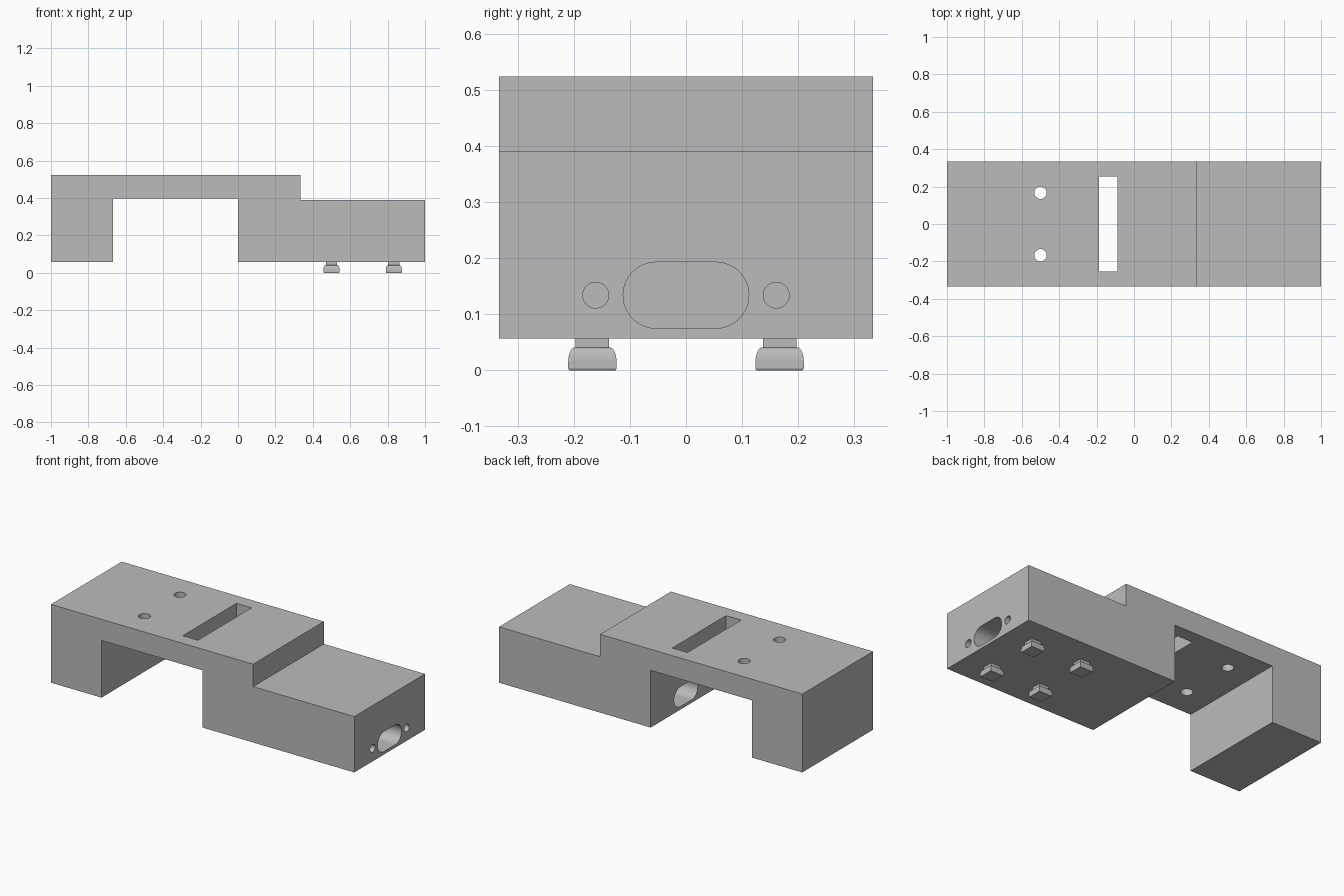
import bpy
import bmesh
import math

cube = bpy.data.objects.get("Cube")
if cube:
    bpy.data.objects.remove(cube, do_unlink=True)

grey = bpy.data.materials.new("plain grey")
grey.use_nodes = True
colour = (0.5, 0.5, 0.5, 1)
grey.diffuse_color = colour
grey.node_tree.nodes["Principled BSDF"].inputs["Base Color"].default_value = colour

HALF_WIDTH = 0.333
BASE = 0.057


def make_object(name, bm):
    bmesh.ops.recalc_face_normals(bm, faces=bm.faces)
    mesh = bpy.data.meshes.new(name)
    bm.to_mesh(mesh)
    bm.free()
    mesh.materials.append(grey)
    obj = bpy.data.objects.new(name, mesh)
    bpy.context.collection.objects.link(obj)
    return obj


def prism(name, points, offset):
    """Extrude a closed outline of 3D points by an offset."""
    bm = bmesh.new()
    face = bm.faces.new([bm.verts.new(p) for p in points])
    new = bmesh.ops.extrude_face_region(bm, geom=[face])["geom"]
    verts = [v for v in new if isinstance(v, bmesh.types.BMVert)]
    bmesh.ops.translate(bm, verts=verts, vec=offset)
    return make_object(name, bm)


def stadium(radius, half_straight=0.0, steps=24):
    """Outline of a circle, or of a rounded slot when it has a straight part."""
    points = []
    for side in (1, -1):
        for i in range(steps + (half_straight > 0)):
            a = math.pi * (i / steps - 0.5)
            points.append((side * (half_straight + radius * math.cos(a)),
                           side * radius * math.sin(a)))
    return points


def select_only(obj):
    bpy.ops.object.select_all(action="DESELECT")
    obj.select_set(True)
    bpy.context.view_layer.objects.active = obj


# Stepped bridge body from its side outline
profile = [(-1, BASE), (-0.667, BASE), (-0.667, 0.398), (0, 0.398), (0, BASE),
           (1, BASE), (1, 0.39), (0.333, 0.39), (0.333, 0.524), (-1, 0.524)]
body = prism("bridge_body", [(x, -HALF_WIDTH, z) for x, z in profile],
             (0, 2 * HALF_WIDTH, 0))

# Cutters: top slot, top holes, long rounded channel, blind screw holes
cutters = [prism("top_slot_cutter",
                 [(x, y, 0.3) for x, y in ((-0.187, -0.253), (-0.087, -0.253),
                                           (-0.087, 0.253), (-0.187, 0.253))],
                 (0, 0, 0.4)),
           prism("channel_cutter",
                 [(-0.1, y, 0.134 + z) for y, z in stadium(0.059, 0.053)],
                 (1.2, 0, 0))]
for side in (-1, 1):
    cutters.append(prism("top_hole_cutter",
                         [(-0.5 + x, side * 0.167 + y, 0.3) for x, y in stadium(0.033)],
                         (0, 0, 0.4)))
    cutters.append(prism("screw_hole_cutter",
                         [(0.8, side * 0.161 + y, 0.134 + z) for y, z in stadium(0.023)],
                         (0.3, 0, 0)))

for cutter in cutters:
    cutter.hide_render = True
    select_only(body)
    mod = body.modifiers.new("cut", "BOOLEAN")
    mod.operation = "DIFFERENCE"
    mod.solver = "EXACT"
    mod.object = cutter
    bpy.ops.object.modifier_apply(modifier=mod.name)
    bpy.data.objects.remove(cutter, do_unlink=True)
select_only(body)
bpy.ops.object.shade_smooth_by_angle(angle=math.radians(30))

# Square clip feet: narrow neck, then a head with rounded shoulders
levels = [(0.03, BASE + 0.003), (0.03, 0.041)]
for i in range(7):
    a = math.radians(15 * i)
    levels.append((0.031 + 0.012 * math.sin(a), 0.016 + 0.025 * math.cos(a)))
levels += [(0.043, 0.003), (0.041, 0)]


def clip_foot(name, x, y):
    bm = bmesh.new()
    rings = [[bm.verts.new((x + sx * h, y + sy * h, z))
              for sx, sy in ((-1, -1), (1, -1), (1, 1), (-1, 1))]
             for h, z in levels]
    for upper, lower in zip(rings, rings[1:]):
        for i in range(4):
            j = (i + 1) % 4
            bm.faces.new((upper[i], upper[j], lower[j], lower[i]))
    bm.faces.new(rings[0])
    bm.faces.new(rings[-1])
    foot = make_object(name, bm)
    select_only(foot)
    bpy.ops.object.shade_smooth_by_angle(angle=math.radians(30))


for end, x in (("inner", 0.5), ("outer", 0.833)):
    for side, y in (("front", -0.167), ("back", 0.167)):
        clip_foot(f"{end}_{side}_clip_foot", x, y)
